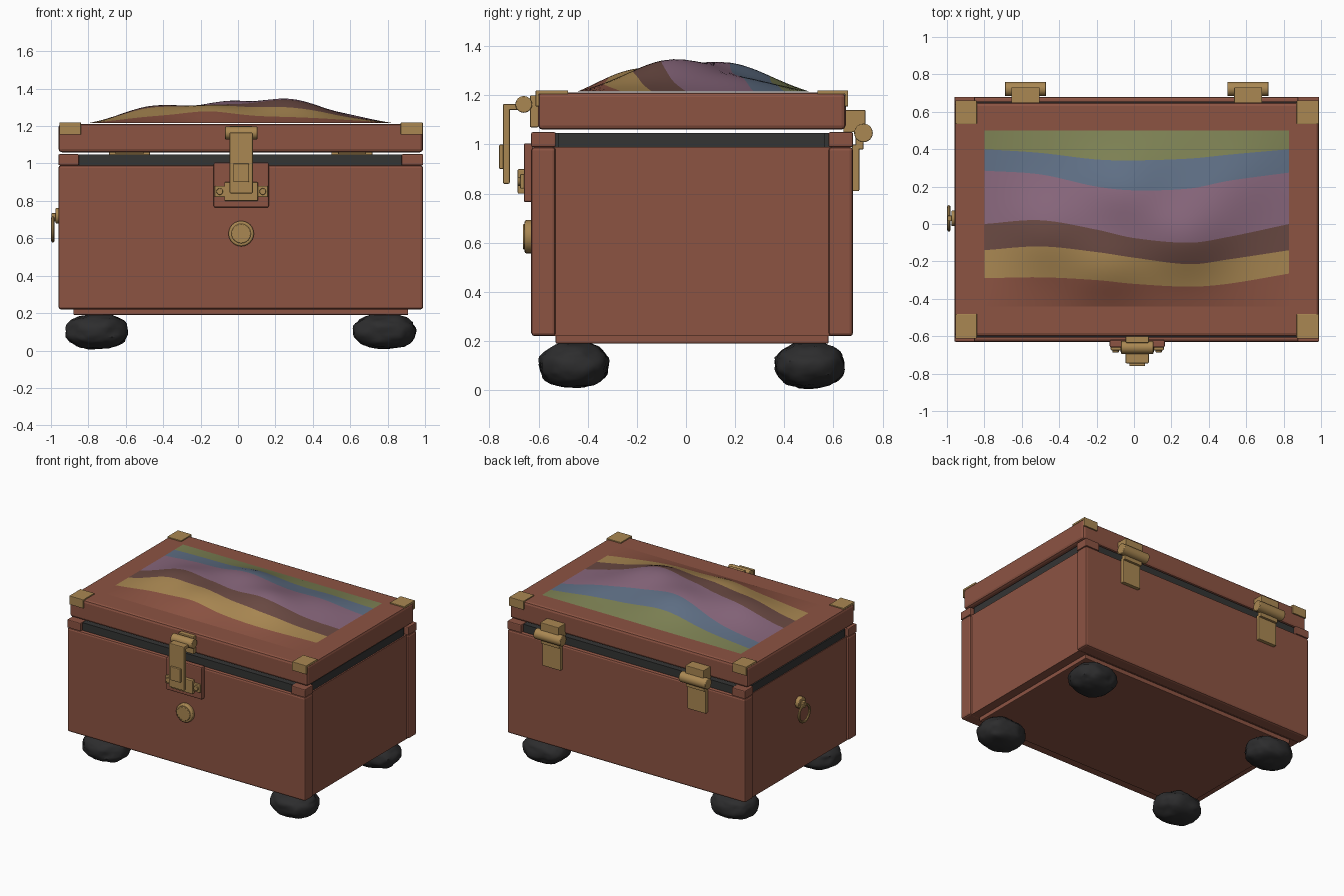
import bpy, bmesh, math, random
from mathutils import Vector, noise

if "Cube" in bpy.data.objects:
    bpy.data.objects.remove(bpy.data.objects["Cube"])

random.seed(4)


def material(name, r, g, b):
    m = bpy.data.materials.new(name)
    m.diffuse_color = (r, g, b, 1)
    m.use_nodes = True
    m.node_tree.nodes["Principled BSDF"].inputs["Base Color"].default_value = m.diffuse_color
    return m


RED = material("red_leather", 0.262, 0.087, 0.055)
BRASS = material("brass", 0.40, 0.245, 0.085)
DARK = material("dark_seal", 0.034, 0.035, 0.034)
FEET = material("charcoal", 0.026, 0.026, 0.027)
BROWN = material("brown_cloth", 0.145, 0.068, 0.056)
PURPLE = material("purple_cloth", 0.25, 0.137, 0.205)
BLUE = material("blue_cloth", 0.115, 0.16, 0.235)
GREEN = material("green_cloth", 0.205, 0.22, 0.088)


def finish(name, bm, mats, bevel=0.0, smooth=True):
    bmesh.ops.recalc_face_normals(bm, faces=bm.faces)
    me = bpy.data.meshes.new(name)
    bm.to_mesh(me)
    bm.free()
    for m in mats:
        me.materials.append(m)
    ob = bpy.data.objects.new(name, me)
    bpy.context.collection.objects.link(ob)
    if bevel:
        mod = ob.modifiers.new("bevel", "BEVEL")
        mod.width, mod.segments = bevel, 2
    if smooth:
        bpy.ops.object.select_all(action="DESELECT")
        ob.select_set(True)
        bpy.context.view_layer.objects.active = ob
        bpy.ops.object.shade_smooth_by_angle(angle=math.radians(35))
    return ob


def box(name, x, y, z, mat, bevel=0.0):
    bm = bmesh.new()
    bmesh.ops.create_cube(bm, size=1)
    for v in bm.verts:
        v.co = [lo + (c + 0.5) * (hi - lo) for c, (lo, hi) in zip(v.co, (x, y, z))]
    return finish(name, bm, [mat], bevel, False)


def cylinder(name, centre, radius, length, axis, mat, bevel=0.0, sides=24):
    bm = bmesh.new()
    bmesh.ops.create_cone(bm, cap_ends=True, segments=sides, radius1=radius,
                          radius2=radius, depth=length)
    turn = Vector((0, 0, 1)).rotation_difference(Vector(axis))
    for v in bm.verts:
        v.co = turn @ v.co + Vector(centre)
    return finish(name, bm, [mat], bevel)


# Chest body: full-width front and back walls, inset ends, base
box("front_wall", (-0.96, 0.99), (-0.63, -0.53), (0.22, 0.99), RED, 0.014)
box("back_wall", (-0.96, 0.99), (0.58, 0.68), (0.22, 0.99), RED, 0.014)
box("body_core", (-0.945, 0.975), (-0.54, 0.59), (0.22, 0.99), RED)
box("base_board", (-0.88, 0.91), (-0.53, 0.58), (0.19, 0.225), RED, 0.005)

# Dark seal strips with leather blocks at the rim corners
box("front_seal", (-0.85, 0.875), (-0.607, -0.5), (0.985, 1.047), DARK)
box("back_seal", (-0.85, 0.875), (0.55, 0.655), (0.985, 1.047), DARK)
box("side_seal", (-0.94, 0.965), (-0.52, 0.565), (0.985, 1.047), DARK)
for i, x in enumerate(((-0.96, -0.85), (0.875, 0.99))):
    for j, y in enumerate(((-0.63, -0.53), (0.58, 0.68))):
        box(f"rim_corner_{i}{j}", x, y, (0.99, 1.05), RED, 0.006)

# Lid with L-shaped brass corner brackets
box("lid", (-0.96, 0.99), (-0.602, 0.65), (1.06, 1.212), RED, 0.018)
for i, x in enumerate(((-0.955, -0.84), (0.87, 0.988))):
    for j, (y, flange) in enumerate((((-0.612, -0.48), (-0.612, -0.598)),
                                     ((0.535, 0.66), (0.646, 0.66)))):
        box(f"bracket_top_{i}{j}", x, y, (1.205, 1.22), BRASS, 0.003)
        box(f"bracket_flange_{i}{j}", x, flange, (1.155, 1.218), BRASS, 0.003)

# Padded cloth: wavy stripes, front to back
XS = (-0.80, -0.5, -0.2, 0.0, 0.3, 0.5, 0.83)
EDGES = (
    (-0.44,) * 7,
    (-0.29, -0.285, -0.30, -0.32, -0.335, -0.32, -0.265),
    (-0.14, -0.12, -0.15, -0.18, -0.215, -0.19, -0.14),
    (0.0, 0.02, -0.03, -0.075, -0.10, -0.07, 0.0),
    (0.285, 0.265, 0.20, 0.18, 0.19, 0.23, 0.275),
    (0.40, 0.38, 0.345, 0.34, 0.35, 0.37, 0.40),
    (0.50,) * 7,
)
# x, y, height, width
BUMPS = ((0.30, -0.09, 0.090, 0.17), (-0.05, 0.22, 0.070, 0.17),
         (-0.52, -0.06, 0.088, 0.17), (-0.15, -0.29, 0.070, 0.15),
         (0.58, 0.24, 0.045, 0.15))


def curve_y(ys, x):
    # smooth interpolation through the stripe points
    k = max(i for i in range(6) if x >= XS[i] - 1e-6)
    slope = [(ys[min(i + 1, 6)] - ys[max(i - 1, 0)]) /
             (XS[min(i + 1, 6)] - XS[max(i - 1, 0)]) for i in (k, k + 1)]
    h = XS[k + 1] - XS[k]
    t = (x - XS[k]) / h
    return ((2*t**3 - 3*t*t + 1) * ys[k] + (t**3 - 2*t*t + t) * h * slope[0]
            + (3*t*t - 2*t**3) * ys[k + 1] + (t**3 - t*t) * h * slope[1])


def cloth_z(x, y):
    u, v = (x - 0.015) / 0.815, (y - 0.03) / 0.47
    fall = max(0, 1 - u * u) * max(0, 1 - v * v)
    lift = 0.058 + sum(h * math.exp(-((x - a)**2 + (y - b)**2) / (2 * s * s))
                       for a, b, h, s in BUMPS)
    return 1.216 + fall * lift


bm = bmesh.new()
NX, NS = 64, 6
rows = []
for r in range(6 * NS + 1):
    s = min(r // NS, 5)
    t = (r - s * NS) / NS
    row = []
    for i in range(NX + 1):
        x = -0.80 + 1.63 * i / NX
        y = (1 - t) * curve_y(EDGES[s], x) + t * curve_y(EDGES[s + 1], x)
        row.append(bm.verts.new((x, y, cloth_z(x, y))))
    rows.append(row)
for r in range(6 * NS):
    for i in range(NX):
        f = bm.faces.new((rows[r][i], rows[r][i + 1], rows[r + 1][i + 1], rows[r + 1][i]))
        f.material_index = r // NS
bm.normal_update()
finish("padded_cloth", bm, [RED, BRASS, BROWN, PURPLE, BLUE, GREEN])

# Lumpy stone-like feet
for i, x in enumerate((-0.755, 0.785)):
    for j, y in enumerate((-0.455, 0.503)):
        bm = bmesh.new()
        bmesh.ops.create_icosphere(bm, subdivisions=4, radius=1)
        seed = Vector((random.random(), random.random(), random.random())) * 9
        for v in bm.verts:
            d = v.co.normalized()
            k = 1 + 0.09 * noise.noise(d * 2 + seed) + 0.04 * noise.noise(d * 5 + seed)
            # slightly boxy ellipsoid
            p = [math.copysign(abs(c) ** 0.88, c) * k for c in d]
            v.co = (x + 0.165 * p[0], y + 0.14 * p[1], 0.102 + 0.093 * p[2])
        finish(f"foot_{i}{j}", bm, [FEET])

# Front latch
CX = 0.017
box("latch_backing", (-0.13, 0.165), (-0.66, -0.62), (0.765, 1.005), RED, 0.008)
box("latch_catch", (CX - 0.09, CX + 0.09), (-0.685, -0.655), (0.80, 0.90), BRASS, 0.005)
box("latch_wings", (-0.125, 0.16), (-0.675, -0.655), (0.82, 0.88), BRASS, 0.005)
for i, s in enumerate((-1, 1)):
    cylinder(f"latch_screw_{i}", (CX + s * 0.115, -0.678, 0.85), 0.018, 0.016,
             (0, 1, 0), BRASS, 0.003, 12)
box("latch_strap", (CX - 0.062, CX + 0.062), (-0.745, -0.717), (0.84, 1.165), BRASS, 0.006)
box("latch_tab", (CX - 0.042, CX + 0.042), (-0.76, -0.74), (0.90, 1.0), BRASS, 0.005)
box("latch_arm", (CX - 0.062, CX + 0.062), (-0.745, -0.66), (1.14, 1.165), BRASS, 0.005)
box("latch_lid_plate", (CX - 0.062, CX + 0.062), (-0.635, -0.60), (1.07, 1.2), BRASS, 0.005)
cylinder("latch_pin", (CX, -0.66, 1.163), 0.034, 0.175, (1, 0, 0), BRASS, 0.004)

# Round lock button
cylinder("lock_rim", (CX, -0.64, 0.625), 0.068, 0.034, (0, 1, 0), BRASS, 0.008)
cylinder("lock_face", (CX, -0.65, 0.625), 0.052, 0.026, (0, 1, 0), BRASS, 0.004)

# Back hinges
for i, x in enumerate((-0.58, 0.61)):
    box(f"hinge_arm_{i}", (x - 0.075, x + 0.075), (0.64, 0.73), (1.05, 1.14), BRASS, 0.004)
    box(f"hinge_leaf_{i}", (x - 0.075, x + 0.075), (0.675, 0.705), (0.81, 1.0), BRASS, 0.005)
    box(f"hinge_neck_{i}", (x - 0.075, x + 0.075), (0.69, 0.722), (0.98, 1.04), BRASS, 0.004)
    cylinder(f"hinge_barrel_{i}", (x, 0.722, 1.047), 0.038, 0.22, (1, 0, 0), BRASS, 0.004)

# Ring pull on the left end
cylinder("pull_plate", (-0.957, 0.03, 0.72), 0.042, 0.036, (1, 0, 0), BRASS, 0.004)
box("pull_loop", (-0.997, -0.97), (0.015, 0.045), (0.69, 0.735), BRASS, 0.004)
bm = bmesh.new()
N, M = 32, 8
ring = [[bm.verts.new((-0.99 + 0.009 * math.sin(b),
                       0.03 + (0.062 + 0.009 * math.cos(b)) * math.cos(a),
                       0.648 + (0.062 + 0.009 * math.cos(b)) * math.sin(a)))
         for b in (2 * math.pi * m / M for m in range(M))]
        for a in (2 * math.pi * n / N for n in range(N))]
for n in range(N):
    for m in range(M):
        p, q = ring[n], ring[(n + 1) % N]
        bm.faces.new((p[m], q[m], q[(m + 1) % M], p[(m + 1) % M]))
finish("pull_ring", bm, [BRASS])
